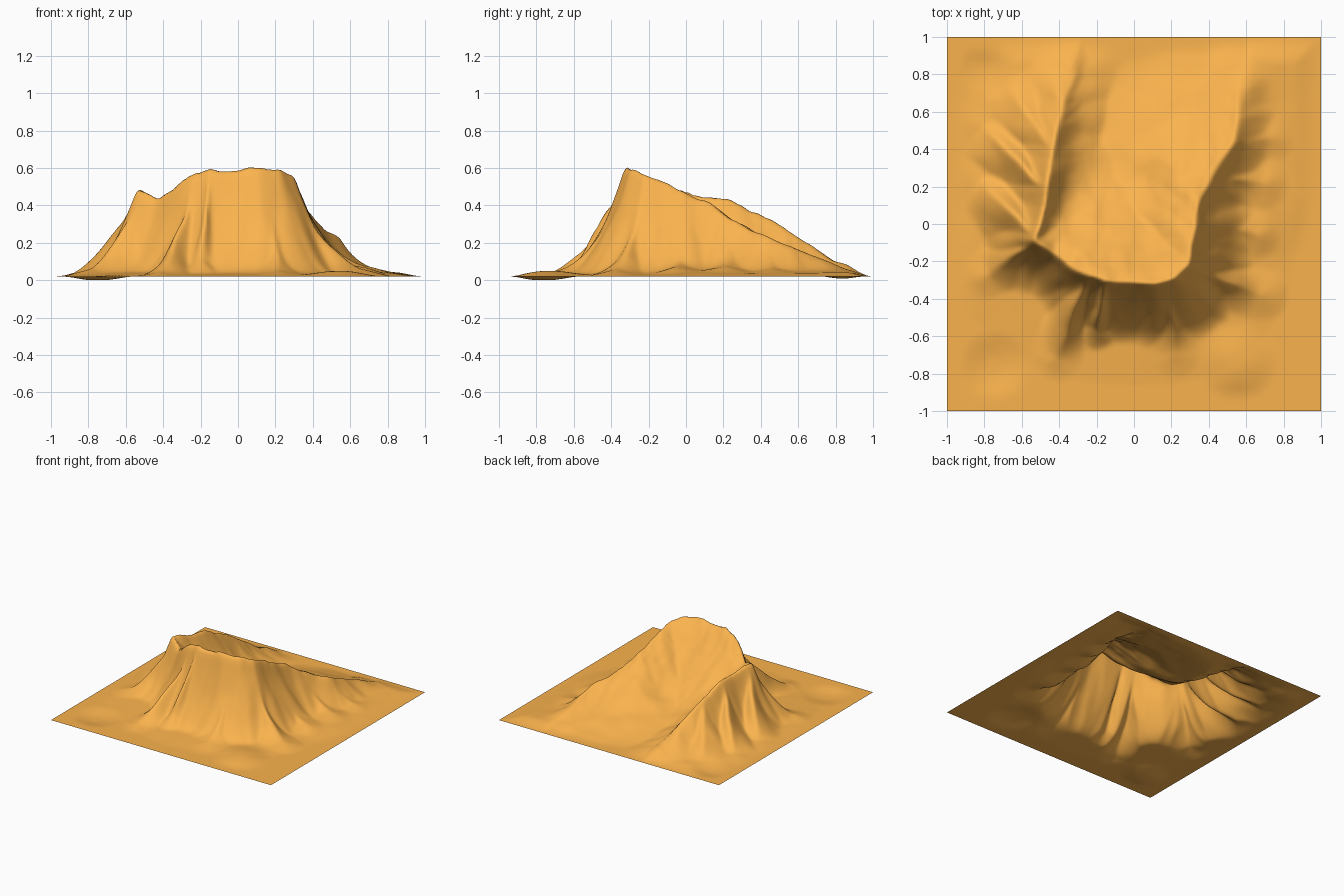
import bpy, bmesh
from mathutils import Vector, noise

if "Cube" in bpy.data.objects:
    bpy.data.objects.remove(bpy.data.objects["Cube"])

N = 160          # grid resolution
BASE = 0.02      # height of the flat border

# Horseshoe crest, open to the back: x, y, z, inner width, outer width
CREST = [
    (-.29, .90, .02, .3, .2), (-.32, .78, .09, .32, .24), (-.38, .66, .19, .38, .28),
    (-.41, .52, .29, .44, .31), (-.44, .38, .37, .48, .31), (-.46, .22, .45, .50, .30),
    (-.48, .08, .48, .52, .30), (-.53, -.08, .505, .55, .28), (-.42, -.16, .465, .7, .25),
    (-.34, -.22, .51, .85, .26), (-.24, -.28, .585, .95, .31), (-.15, -.305, .615, .95, .34),
    (.0, -.315, .60, .95, .34), (.12, -.315, .61, .95, .34), (.22, -.29, .615, .95, .34),
    (.29, -.22, .575, .95, .35), (.31, -.10, .53, .95, .34), (.33, .0, .48, .9, .32),
    (.35, .12, .43, .85, .30), (.40, .24, .34, .75, .28), (.47, .34, .27, .65, .25),
    (.53, .44, .23, .55, .23), (.55, .56, .18, .45, .22), (.555, .70, .11, .36, .2),
    (.60, .86, .02, .3, .2),
]
WEST = 8         # crest segments belonging to the west ridge
# Side spurs: start and end as x, y, z, then half width and droop (1 = straight)
SPURS = [
    # west flank
    ((-.53, -.06, .46), (-.82, .23, .04), .19, 1.1), ((-.47, .18, .43), (-.80, .52, .04), .19, 1.1),
    ((-.44, .40, .35), (-.68, .76, .03), .24, 1.3), ((-.53, -.10, .45), (-.78, -.27, .05), .14, 1.2),
    # south cliff
    ((-.25, -.28, .53), (-.42, -.72, .04), .13, 1.5), ((-.16, -.32, .60), (-.20, -.56, .12), .11, .9),
    ((.18, -.33, .50), (.22, -.70, .04), .13, 1.8), ((.29, -.23, .52), (.68, -.38, .05), .15, 1.7),
    # east flank
    ((.33, .02, .40), (.66, -.06, .05), .14, 1.9), ((.42, .26, .28), (.70, .22, .05), .14, 1.7),
    ((.53, .46, .20), (.74, .46, .04), .13, 1.6),
]
# Short spurs on the valley side of the west ridge
INNER = [
    ((-.47, .13, .45), (-.28, .26, .14), .10, 1.4), ((-.44, .36, .36), (-.27, .48, .08), .11, 1.3),
    ((-.40, .56, .26), (-.22, .72, .04), .12, 1.2),
]
# Gentle mounds and hollows on the plain: x, y, height, radius
MOUNDS = [(.55, -.74, .03, .16), (-.75, -.76, -.022, .14),
          (-.78, .82, -.022, .12), (.72, .05, .015, .2)]


def nearest(p, a, b):
    """Position along a segment, distance to it and closest point, in plan."""
    ab = b - a
    t = max(0.0, min(1.0, (p - a).dot(ab) / ab.length_squared))
    q = a + ab * t
    return t, (p - q).length, q


def inside(x, y):
    hit = False
    pts = [(c[0], c[1]) for c in CREST] + [(.6, 1.1), (-.29, 1.1)]
    for (ax, ay), (bx, by) in zip(pts, pts[1:] + pts[:1]):
        if (ay > y) != (by > y) and x < (bx - ax) * (y - ay) / (by - ay) + ax:
            hit = not hit
    return hit


def soft_max(a, b, k):
    return max(a, b) + .25 * max(0.0, k - abs(a - b)) ** 2 / k


segs = [(Vector(a[:2]), Vector(b[:2]), a[2:], b[2:]) for a, b in zip(CREST, CREST[1:])]


def spur_height(p, spurs):
    best = 0.0
    for a, b, w, droop in spurs:
        t, d, q = nearest(p, Vector(a[:2]), Vector(b[:2]))
        w *= 1 + .2 * noise.noise((p.x * 5, p.y * 5, 1.0))
        z = b[2] + (a[2] - b[2]) * (1 - t) ** droop - BASE
        best = max(best, z * max(0.0, 1 - d / w) ** 1.3)
    return best


def height(x, y):
    # a slight wobble keeps the ridges from running dead straight
    p = Vector((x + .015 * noise.noise((x * 7, y * 7, 11.0)),
                y + .015 * noise.noise((x * 7, y * 7, 23.0))))
    h_west = h_bowl = h_out = 0.0
    dmin = 9.0
    for i, (a, b, ca, cb) in enumerate(segs):
        t, d, q = nearest(p, a, b)
        dmin = min(dmin, d)
        z, wi, wo = (u + (v - u) * t for u, v in zip(ca, cb))
        z -= BASE
        # fluted cliffs: the outer width wanders along the crest
        if d < wo * 1.2:
            wo *= 1 + .16 * noise.noise((q.x * 10, q.y * 10, 3.0))
        if i < WEST:
            h_west = max(h_west, z * max(0.0, 1 - d / wi) ** 2.4)
        else:
            h_bowl = max(h_bowl, z * max(0.0, 1 - d / wi) ** 1.7)
        h_out = max(h_out, z * max(0.0, 1 - d / wo) ** 1.75)
    # the west ridge runs out into the bowl floor without a crease
    h_west = max(h_west, spur_height(p, INNER))
    h_in = max(h_west, h_bowl)
    h_in += (soft_max(h_west, h_bowl, .14) - h_in) * min(1.0, dmin / .12) * min(1.0, h_in / .08)
    h_out = max(h_out, spur_height(p, SPURS))
    # low apron of scree around the foot
    h_out += .04 * max(0.0, 1 - dmin / .55) * (1 - min(1.0, h_out / .3))
    s = .5 + .5 * min(1.0, dmin / .04) * (1 if inside(p.x, p.y) else -1)
    h = h_out + (h_in - h_out) * s
    # rough ground, stronger on the slopes
    h += noise.fractal((x * 6, y * 6, 7.0), 1.0, 2.0, 3) * .02 * min(1.0, h * 2.5)
    for mx, my, mh, r in MOUNDS:
        h += mh * max(0.0, 1 - ((x - mx) ** 2 + (y - my) ** 2) / (r * r * 2)) ** 2
    edge = min(1.0, (1 - max(abs(x), abs(y))) / .15)
    return max(0.0, BASE + h * edge * edge * (3 - 2 * edge))


# Terrain sheet
bm = bmesh.new()
bmesh.ops.create_grid(bm, x_segments=N, y_segments=N, size=1.0)
for v in bm.verts:
    v.co.z = height(v.co.x, v.co.y)

# Soften the creases a little, keeping the plan positions
for _ in range(3):
    new = {}
    for v in bm.verts:
        if not v.is_boundary:
            ring = [e.other_vert(v).co.z for e in v.link_edges]
            new[v] = .5 * v.co.z + .5 * sum(ring) / len(ring)
    for v, z in new.items():
        v.co.z = z
low = min(v.co.z for v in bm.verts)
for v in bm.verts:
    v.co.z -= low
for f in bm.faces:
    f.smooth = True

mesh = bpy.data.meshes.new("mountain_terrain")
bm.to_mesh(mesh)
bm.free()
terrain = bpy.data.objects.new("mountain_terrain", mesh)
bpy.context.collection.objects.link(terrain)

mat = bpy.data.materials.new("sandstone")
mat.diffuse_color = (.96, .45, .075, 1)
mat.use_nodes = True
mat.node_tree.nodes["Principled BSDF"].inputs["Base Color"].default_value = mat.diffuse_color
mesh.materials.append(mat)
